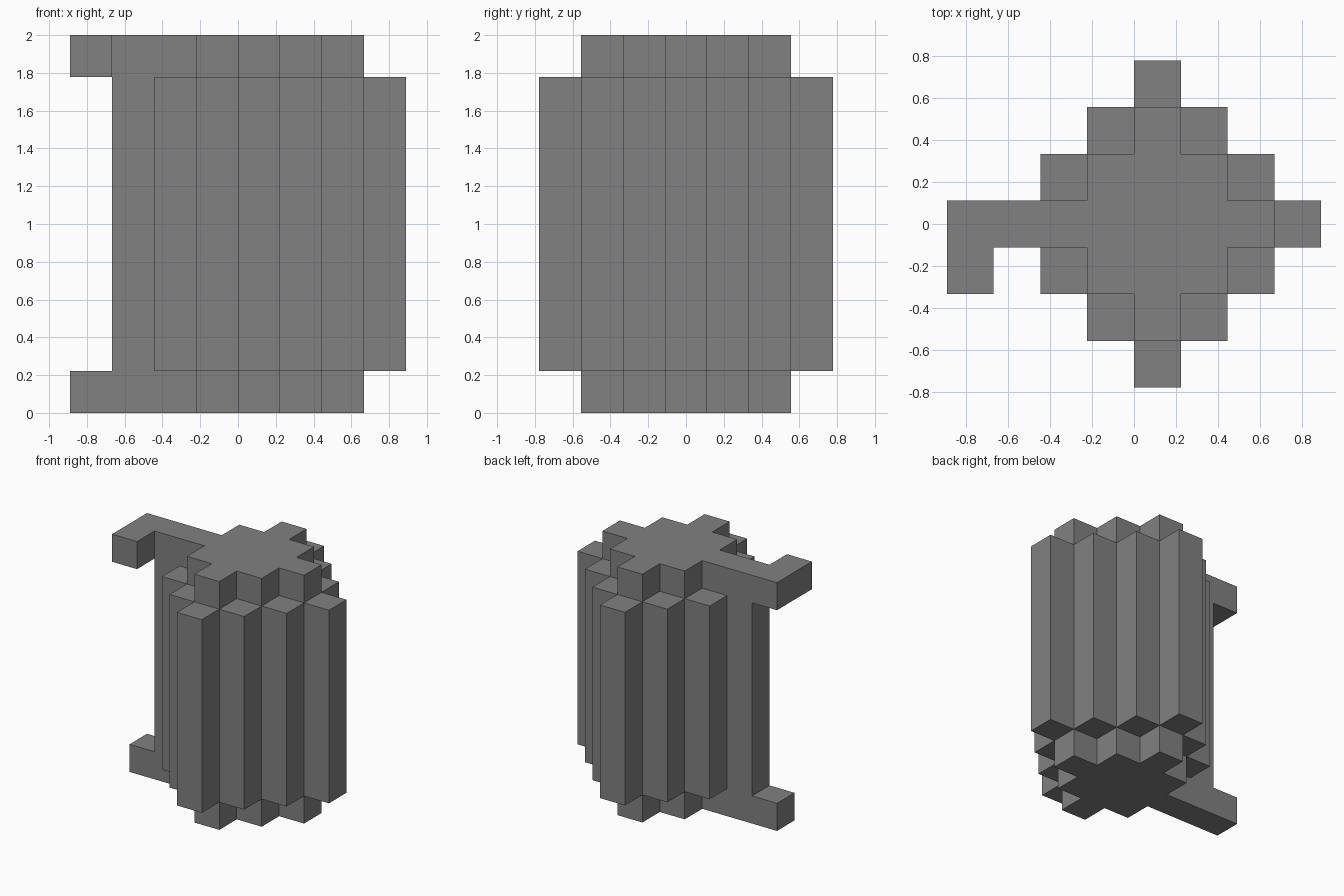
import bpy
import bmesh
import math

old = bpy.data.objects.get("Cube")
if old:
    bpy.data.objects.remove(old, do_unlink=True)

UNIT = 2 / 9                      # width of one block
LEVELS = (0, 1, 8, 9)             # bottom cap, tall middle, top cap

grey = bpy.data.materials.new("mid grey")
grey.use_nodes = True
colour = (0.22, 0.22, 0.22, 1)
grey.diffuse_color = colour
grey.node_tree.nodes["Principled BSDF"].inputs["Base Color"].default_value = colour


def ring(radius):
    """Block columns at a given step distance from the axis."""
    span = range(-radius, radius + 1)
    return {(x, y) for x in span for y in span if abs(x) + abs(y) == radius}


# Each part is a set of (column x, column y, level)
core = {(x, y, k) for r in range(3) for x, y in ring(r) for k in range(3)}
arm_column = {(-3, 0, k) for k in range(3)}
ribs = {(x, y, 1) for x, y in ring(3)} - arm_column
parts = {
    "barrel_core": core,
    "barrel_ribs": ribs,
    "handle_spine": arm_column,
    "lower_arm": {(-4, 0, 0)},
    "upper_hook": {(-4, 0, 2), (-4, -1, 2)},
}
filled = set().union(*parts.values())


def corner(x, y, k):
    return ((x - 0) * UNIT, (y - 0.5) * UNIT, LEVELS[k] * UNIT)


def build(name, cells):
    """Make one part from its blocks, leaving out the hidden faces."""
    bm = bmesh.new()
    for cell in sorted(cells):
        for axis in range(3):
            for side in (0, 1):
                neighbour = list(cell)
                neighbour[axis] += 2 * side - 1
                if tuple(neighbour) in filled:
                    continue
                loop = []
                for u, v in ((0, 0), (1, 0), (1, 1), (0, 1)):
                    p = list(cell)
                    p[axis] += side
                    p[(axis + 1) % 3] += u
                    p[(axis + 2) % 3] += v
                    loop.append(bm.verts.new(corner(*p)))
                bm.faces.new(loop if side else loop[::-1])
    # Merge the blocks into large flat faces
    bmesh.ops.remove_doubles(bm, verts=bm.verts, dist=0.001)
    bmesh.ops.dissolve_limit(bm, angle_limit=math.radians(1),
                             verts=bm.verts, edges=bm.edges)
    mesh = bpy.data.meshes.new(name)
    bm.to_mesh(mesh)
    bm.free()
    mesh.materials.append(grey)
    bpy.context.collection.objects.link(bpy.data.objects.new(name, mesh))


for part_name, part_cells in parts.items():
    build(part_name, part_cells)
